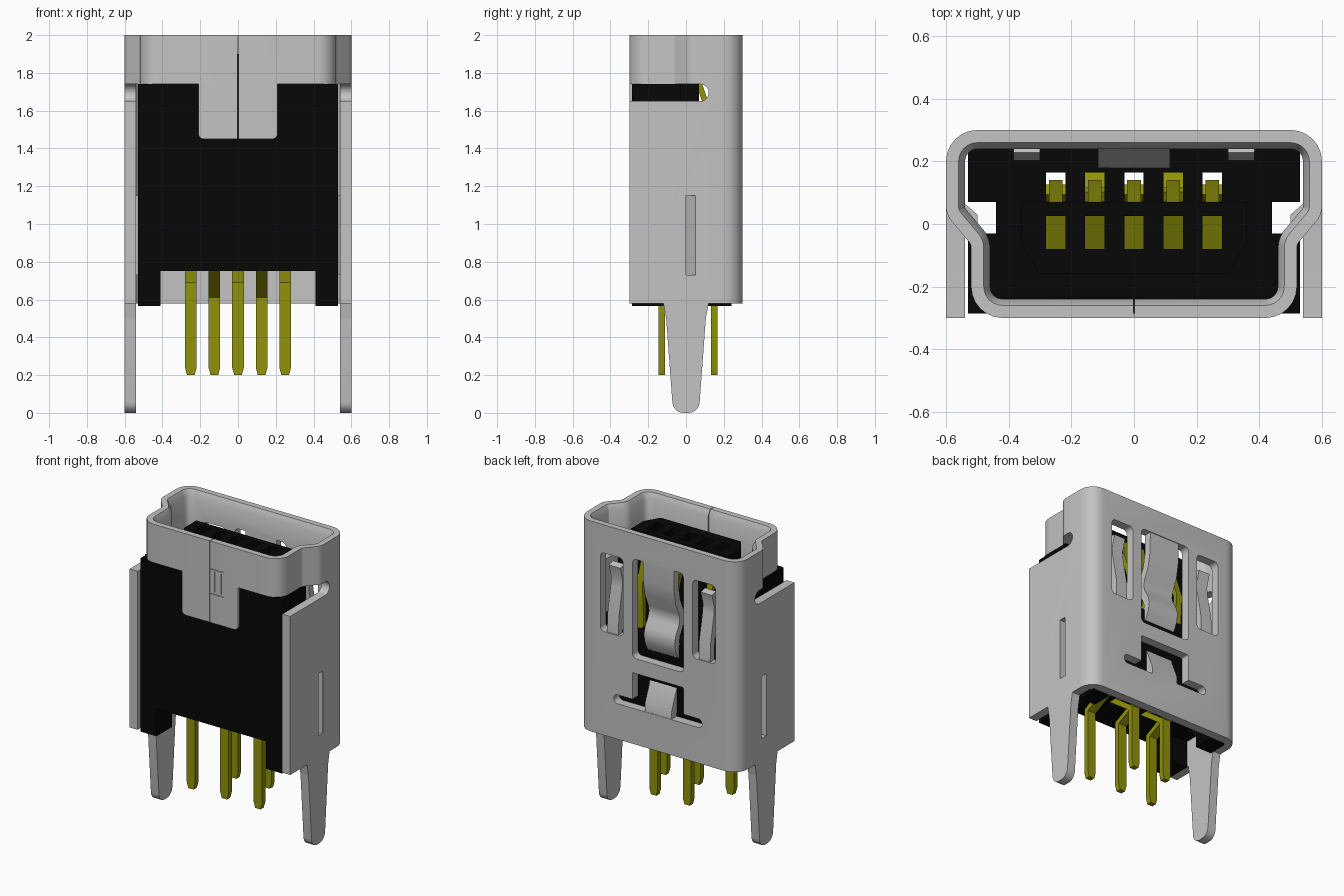
import bpy, bmesh, math
from mathutils import Vector

cube = bpy.data.objects.get("Cube")
if cube:
    bpy.data.objects.remove(cube, do_unlink=True)

made = []


def material(name, rgb):
    m = bpy.data.materials.new(name)
    m.use_nodes = True
    m.diffuse_color = (*rgb, 1)
    m.node_tree.nodes["Principled BSDF"].inputs["Base Color"].default_value = (*rgb, 1)
    return m


METAL = material("grey metal", (0.55, 0.55, 0.55))
BLACK = material("black plastic", (0.002, 0.002, 0.002))
BRASS = material("dark yellow brass", (0.28, 0.29, 0.003))


def finish(name, bm, mat):
    bmesh.ops.recalc_face_normals(bm, faces=bm.faces)
    me = bpy.data.meshes.new(name)
    bm.to_mesh(me)
    bm.free()
    ob = bpy.data.objects.new(name, me)
    bpy.context.collection.objects.link(ob)
    if mat:
        me.materials.append(mat)
        made.append(ob)
    else:
        ob.hide_render = True
    return ob


def solids(name, parts, mat=None):
    """Each part is (outline, axis, low, high): an outline extruded along an axis."""
    place = {"x": lambda p, d: (d, p[0], p[1]),
             "y": lambda p, d: (p[0], d, p[1]),
             "z": lambda p, d: (p[0], p[1], d)}
    bm = bmesh.new()
    for pts, axis, lo, hi in parts:
        a, b = ([bm.verts.new(place[axis](p, d)) for p in pts] for d in (lo, hi))
        bm.faces.new(a)
        bm.faces.new(b)
        for i in range(len(pts)):
            j = (i + 1) % len(pts)
            bm.faces.new((a[i], a[j], b[j], b[i]))
    return finish(name, bm, mat)


def rect(x0, x1, y0, y1):
    return [(x0, y0), (x1, y0), (x1, y1), (x0, y1)]


def fillet(pts, radii, n=6):
    """Round the corners of an outline."""
    if not isinstance(radii, list):
        radii = [radii] * len(pts)
    out, v = [], [Vector(p) for p in pts]
    for i, (c, r) in enumerate(zip(v, radii)):
        if r == 0:
            out.append(c)
            continue
        a = (v[i - 1] - c).normalized()
        b = (v[(i + 1) % len(v)] - c).normalized()
        half = a.angle(b) / 2
        mid = c + (a + b).normalized() * r / math.sin(half)
        s, e = (c + d * r / math.tan(half) - mid for d in (a, b))
        turn = s.angle(e)
        out += [mid + (s * math.sin(turn * (1 - k / n)) + e * math.sin(turn * k / n))
                / math.sin(turn) for k in range(n + 1)]
    return out


def offset(pts, d, closed=False):
    """Shift a path to its left by d with mitred corners."""
    v, out = [Vector(p) for p in pts], []
    for i, p in enumerate(v):
        dirs = []
        if closed or i > 0:
            dirs.append((p - v[i - 1]).normalized())
        if closed or i < len(v) - 1:
            dirs.append((v[(i + 1) % len(v)] - p).normalized())
        normals = [Vector((-q.y, q.x)) for q in dirs]
        m = sum(normals, Vector((0, 0))).normalized()
        out.append(p + m * d / m.dot(normals[0]))
    return out


def ribbon(path, t):
    return offset(path, t / 2) + offset(path, -t / 2)[::-1]


def cut(ob, cutter):
    mod = ob.modifiers.new("cut", "BOOLEAN")
    mod.operation, mod.solver, mod.object = "DIFFERENCE", "EXACT", cutter
    bpy.context.view_layer.objects.active = ob
    bpy.ops.object.modifier_apply(modifier=mod.name)


# Mouth of the shell: keystone ring with a chamfered inner lip
outline = fillet([(-.52, -.3), (.52, -.3), (.52, -.065), (.6, .03), (.6, .3),
                  (-.6, .3), (-.6, .03), (-.52, -.065)],
                 [.1, .1, .03, .07, .1, .1, .07, .03])
bm = bmesh.new()
loops = []
for d, z in [(0, 1.74), (0, 2), (.04, 2), (.06, 1.96), (.06, 1.74)]:
    loops.append([bm.verts.new((p.x, p.y, z)) for p in offset(outline, d, True)])
for k, a in enumerate(loops):
    b = loops[(k + 1) % len(loops)]
    for i in range(len(a)):
        j = (i + 1) % len(a)
        bm.faces.new((a[i], a[j], b[j], b[i]))
mouth = finish("shell_mouth", bm, METAL)

# Lower shell: U-shaped wrap, open to the front
wrap = fillet([(-.6, -.3), (-.6, .3), (.6, .3), (.6, -.3),
               (.54, -.3), (.54, .24), (-.54, .24), (-.54, -.3)],
              [0, .1, .1, 0, 0, .04, .04, 0])
shell = solids("shell_wrap", [(wrap, "z", .58, 1.74)], METAL)
front_tab = solids("shell_front_tab", [
    (fillet(rect(-.21, .21, 1.45, 1.74), [.03, .03, 0, 0]), "y", -.3, -.24)], METAL)

# Windows in the back plate, side slots and the front seam
tee = fillet([(-.33, .82), (.33, .82), (.33, .88), (.19, .88), (.19, 1.06),
              (-.19, 1.06), (-.19, .88), (-.33, .88)],
             [.029, .029, .029, 0, .01, .01, 0, .029])
windows = [(fillet(rect(-.19, .19, 1.16, 1.83), .03), "y", .2, .4), (tee, "y", .2, .4)]
for s in (-1, 1):
    x0, x1 = sorted((s * .26, s * .43))
    windows.append((fillet(rect(x0, x1, 1.28, 1.81), .03), "y", .2, .4))
window_cutter = solids("window_cutter", windows)
slot = fillet(rect(-.5, .12, 1.65, 1.7402), [0, .045, .045, 0])
side_cutter = solids("side_cutter", [(slot, "x", -1, 1), (rect(0, .05, .73, 1.15), "x", -1, 1)])
seam_cutter = solids("seam_cutter", [
    (rect(-.002, .002, 1.4, 2.1), "y", -.4, -.2),
    (rect(.033, .037, 1.66, 1.8), "y", -.4, -.294),
    (rect(.083, .087, 1.66, 1.8), "y", -.4, -.294),
    (rect(.01, .1, 1.645, 1.649), "y", -.4, -.294),
    (rect(.01, .1, 1.811, 1.815), "y", -.4, -.294)])
for ob, cutter in [(mouth, window_cutter), (shell, window_cutter), (shell, side_cutter),
                   (mouth, seam_cutter), (front_tab, seam_cutter)]:
    cut(ob, cutter)

# Springs and tab bent out of the back plate
centre = [(.27, 1.84), (.268, 1.7), (.25, 1.6), (.215, 1.52), (.205, 1.47), (.22, 1.42),
          (.25, 1.37), (.26, 1.33), (.25, 1.28), (.225, 1.23)]
solids("centre_spring", [(ribbon(centre, .05), "x", -.115, .115)], METAL)
solids("back_tab", [(ribbon([(.27, .815), (.268, .87), (.215, 1.0)], .055), "x", -.1, .1)], METAL)
for s, side in ((-1, "right"), (1, "left")):
    x0, x1 = sorted((s * .30, s * .385))
    arm = [(.27, 1.27), (.265, 1.4), (.23, 1.58), (.225, 1.64), (.25, 1.73)]
    solids(side + "_spring", [(ribbon(arm, .045), "x", x0, x1)], METAL)
    # Dented side latch
    dent = [(s * x, y) for x, y in [(.598, .052), (.54, .065), (.5, .03), (.5, 0), (.53, 0)]]
    solids(side + "_latch", [(dent, "z", .73, 1.15)], METAL)
    # Mounting leg
    x0, x1 = sorted((s * .54, s * .6))
    leg = fillet([(-.12, .58), (-.105, .5), (-.068, 0), (.068, 0), (.105, .5), (.12, .58)],
                 [0, .1, .06, .06, .1, 0])
    solids(side + "_mounting_leg", [(leg, "x", x0, x1)], METAL)

# Plastic body: base block, feet, front wall with notch, side walls
base = solids("body_base", [([(-.53, -.285), (.53, -.285), (.53, -.03), (.44, -.03),
                              (.44, .07), (.53, .07), (.53, .24), (-.53, .24), (-.53, .07),
                              (-.44, .07), (-.44, -.03), (-.53, -.03)], "z", .75, 1.3)], BLACK)
parts = []
for s in (-1, 1):
    x0, x1 = sorted((s * .41, s * .53))
    parts += [(rect(x0, x1, -.285, -.12), "z", .565, .75), (rect(x0, x1, .11, .24), "z", .565, .75)]
solids("body_feet", parts, BLACK)
wall = fillet([(-.53, 1.3), (.53, 1.3), (.53, 1.74), (.21, 1.74), (.21, 1.45),
               (-.21, 1.45), (-.21, 1.74), (-.53, 1.74)],
              [0, 0, .01, .02, .03, .03, .02, .01])
solids("body_front_wall", [(wall, "y", -.285, -.235)], BLACK)
solids("body_side_walls", [(rect(a, b, -.235, -.03), "z", 1.3, 1.74)
                           for a, b in ((-.53, -.47), (.47, .53))], BLACK)
tongue = solids("body_tongue", [([(-.36, .07), (-.36, -.06), (-.3, -.16), (.3, -.16),
                                  (.36, -.06), (.36, .07)], "z", 1.3, 1.9)], BLACK)

# Contact channels through the base and tongue
pitch = [-.25, -.125, 0, .125, .25]
channels = []
for x in pitch:
    channels += [(rect(x - .031, x + .031, -.08, .025), "z", .5, 2.1),
                 (rect(x - .031, x + .031, .072, .165), "z", .5, 2.1)]
channel_cutter = solids("channel_cutter", channels)
cut(base, channel_cutter)
cut(tongue, channel_cutter)

# Contacts: sprung upper blade, slanted link and tapered tail, in two staggered rows
for i, x in enumerate(pitch):
    y = .15 if i % 2 else -.128
    blade = [(.055, 1.85), (.07, 1.74), (.125, 1.58), (.115, 1.4), (.11, .85)]
    if i % 2:
        link = [(.11, .86), (-.05, .77), (y, .62), (y, .55)]
    else:
        link = [(.11, .86), (.06, .77), (y, .68), (y, .55)]
    tail = [(x - .031, .56), (x - .031, .24), (x - .02, .2),
            (x + .02, .2), (x + .031, .24), (x + .031, .56)]
    solids("contact_%d" % (i + 1), [
        (ribbon(blade, .03), "x", x - .022, x + .022),
        (ribbon(link, .035), "x", x - .031, x + .031),
        (tail, "y", y - .0175, y + .0175)], BRASS)

# Remove helpers, then smooth the rounded bends
for c in (window_cutter, side_cutter, seam_cutter, channel_cutter):
    bpy.data.objects.remove(c, do_unlink=True)
bpy.ops.object.select_all(action="DESELECT")
for ob in made:
    ob.select_set(True)
bpy.context.view_layer.objects.active = made[0]
bpy.ops.object.shade_smooth_by_angle(angle=math.radians(30))
